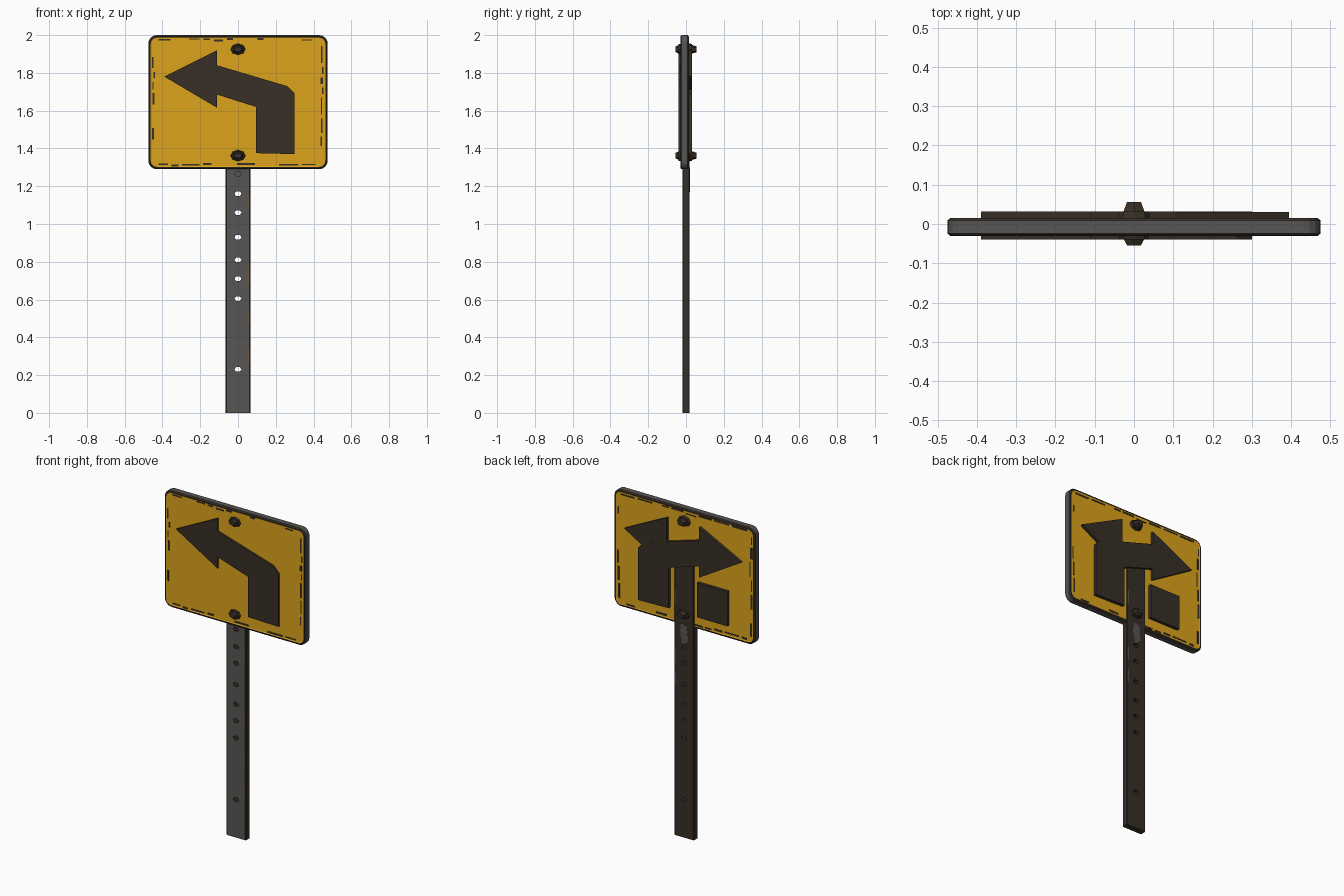
import bpy, bmesh, math, random
from mathutils import Matrix, Vector

if "Cube" in bpy.data.objects:
    bpy.data.objects.remove(bpy.data.objects["Cube"])

random.seed(4)


def material(name, rgb):
    m = bpy.data.materials.new(name)
    m.diffuse_color = (*rgb, 1)
    m.use_nodes = True
    m.node_tree.nodes["Principled BSDF"].inputs["Base Color"].default_value = m.diffuse_color
    return m


YELLOW = material("sign_yellow", (0.72, 0.37, 0.012))
BROWN = material("dark_brown", (0.040, 0.029, 0.019))
GREY = material("worn_grey", (0.095, 0.093, 0.088))
RUST = material("rust_orange", (0.25, 0.12, 0.02))


def finish(bm, name, mats):
    bmesh.ops.recalc_face_normals(bm, faces=bm.faces)
    me = bpy.data.meshes.new(name)
    bm.to_mesh(me)
    bm.free()
    for m in mats:
        me.materials.append(m)
    ob = bpy.data.objects.new(name, me)
    bpy.context.collection.objects.link(ob)
    return ob


def add_prism(bm, pts, y0, y1):
    """Extrude an (x, z) outline from y0 to y1; returns the two caps."""
    a = [bm.verts.new((x, y0, z)) for x, z in pts]
    b = [bm.verts.new((x, y1, z)) for x, z in pts]
    caps = [bm.faces.new(a), bm.faces.new(b[::-1])]
    n = len(pts)
    for i in range(n):
        j = (i + 1) % n
        bm.faces.new((a[i], b[i], b[j], a[j]))
    return caps


def add_box(bm, cx, cy, cz, sx, sy, sz):
    pts = [(cx - sx / 2, cz - sz / 2), (cx + sx / 2, cz - sz / 2),
           (cx + sx / 2, cz + sz / 2), (cx - sx / 2, cz + sz / 2)]
    add_prism(bm, pts, cy - sy / 2, cy + sy / 2)


# sign panel: rounded board, grey edge, brown lip, yellow faces
HALF, Z0, Z1, R = 0.475, 1.29, 2.0, 0.045
outline = []
for cx, cz, start in ((HALF - R, Z1 - R, 0), (-HALF + R, Z1 - R, 90),
                      (-HALF + R, Z0 + R, 180), (HALF - R, Z0 + R, 270)):
    for k in range(5):
        t = math.radians(start + k * 22.5)
        outline.append((cx + R * math.cos(t), cz + R * math.sin(t)))
bm = bmesh.new()
caps = add_prism(bm, outline, -0.024, 0.009)
bmesh.ops.recalc_face_normals(bm, faces=bm.faces)
for f in bm.faces:
    f.material_index = 0
for cap in caps:
    for width, depth, idx in ((0.007, 0.006, 1), (0.006, 0.0, 1), (0.003, -0.002, 2)):
        ring = bmesh.ops.inset_region(bm, faces=[cap], thickness=width, depth=depth,
                                      use_even_offset=True)["faces"]
        for f in ring:
            f.material_index = idx
    cap.material_index = 2
finish(bm, "sign_panel", [GREY, BROWN, YELLOW])

# worn paint chips along the borders of both faces
bm = bmesh.new()
for y in (-0.0285, 0.0135):
    for side in (-1, 1):
        x = -0.42
        while x < 0.38:
            w = random.uniform(0.03, 0.11)
            if random.random() < 0.7:
                z = 1.645 + side * random.uniform(0.325, 0.335)
                add_box(bm, x + w / 2, y, z, w, 0.003, random.uniform(0.006, 0.012))
            x += w + 0.02
        z = 1.34
        while z < 1.90:
            h = random.uniform(0.03, 0.09)
            if random.random() < 0.7:
                xx = side * random.uniform(0.44, 0.452)
                add_box(bm, xx, y, z + h / 2, random.uniform(0.006, 0.013), 0.003, h)
            z += h + 0.02
finish(bm, "paint_chips", [BROWN])

# bent arrow on both faces
ARROW = [(-0.39, 1.78), (-0.11, 1.615), (-0.11, 1.685), (0.095, 1.62), (0.095, 1.375),
         (0.30, 1.37), (0.30, 1.69), (0.26, 1.73), (-0.11, 1.84), (-0.11, 1.92)]
bm = bmesh.new()
add_prism(bm, ARROW, -0.040, -0.027)
finish(bm, "front_arrow", [BROWN])
bm = bmesh.new()
add_prism(bm, ARROW, 0.011, 0.032)
finish(bm, "back_arrow", [BROWN])

# remains of the mirrored arrow on the back: head and foot
bm = bmesh.new()
add_prism(bm, [(0.395, 1.78), (0.11, 1.615), (0.11, 1.92)], 0.011, 0.031)
finish(bm, "back_second_arrow_head", [BROWN])
bm = bmesh.new()
add_prism(bm, [(-0.30, 1.37), (-0.095, 1.37), (-0.095, 1.58), (-0.30, 1.58)], 0.011, 0.031)
finish(bm, "back_second_arrow_foot", [BROWN])

# post with punched holes
bm = bmesh.new()
add_box(bm, 0, 0, 0.85, 0.132, 0.038, 1.70)
bmesh.ops.bevel(bm, geom=[e for e in bm.edges
                          if abs(e.verts[0].co.z - e.verts[1].co.z) > 1],
                offset=0.004, segments=1, affect='EDGES')
post = finish(bm, "post", [GREY, BROWN])
bm = bmesh.new()
for z in (1.265, 1.16, 1.06, 0.93, 0.81, 0.71, 0.605, 0.23):
    add_prism(bm, [(0.019 * math.cos(k * math.pi / 3), z + 0.014 * math.sin(k * math.pi / 3))
                   for k in range(6)], -0.1, 0.1)
cutter = finish(bm, "hole_cutter", [BROWN])
cutter.hide_render = True
mod = post.modifiers.new("holes", 'BOOLEAN')
mod.operation = 'DIFFERENCE'
mod.solver = 'EXACT'
mod.object = cutter
bpy.context.view_layer.objects.active = post
bpy.ops.object.modifier_apply(modifier="holes")
bpy.data.objects.remove(cutter)
for p in post.data.polygons:
    p.material_index = 0 if p.normal.y < -0.9 else 1

# worn bare metal and rust spots on the post
bm = bmesh.new()
add_prism(bm, [(-0.03, 1.20), (0.012, 1.17), (0.025, 1.25), (0.02, 1.30), (-0.02, 1.29)],
          0.018, 0.0205)
for z in (1.45, 1.09, 0.95):
    add_box(bm, 0.058, 0.0185, z, 0.008, 0.002, 0.08)
finish(bm, "post_bare_metal", [GREY])
bm = bmesh.new()
for z, h in ((1.12, 0.05), (0.73, 0.10), (0.50, 0.06), (0.30, 0.08)):
    add_box(bm, 0.059, -0.0185, z, 0.006, 0.002, h)
finish(bm, "post_rust", [RUST])


# bolts: faceted washer and domed head on each face
def bolt(name, z, y, direction, radius, height, mat):
    bm = bmesh.new()
    rot = Matrix.Rotation(-direction * math.pi / 2, 4, 'X')
    for r1, r2, h, base, n in ((radius, radius * 0.9, height * 0.45, 0, 8),
                               (radius * 0.75, radius * 0.5, height * 0.6, height * 0.4, 6)):
        loc = Matrix.Translation(Vector((0, y + direction * (base + h / 2), z)))
        bmesh.ops.create_cone(bm, cap_ends=True, segments=n, radius1=r1, radius2=r2,
                              depth=h, matrix=loc @ rot)
    for v in bm.verts:
        v.co.z = z + (v.co.z - z) * 0.75
    finish(bm, name, [mat])


for label, z in (("upper", 1.925), ("lower", 1.362)):
    bolt(label + "_front_bolt", z, -0.027, -1, 0.040, 0.028, BROWN)
    bolt(label + "_back_bolt", z, 0.011, 1, 0.042, 0.045, BROWN)
